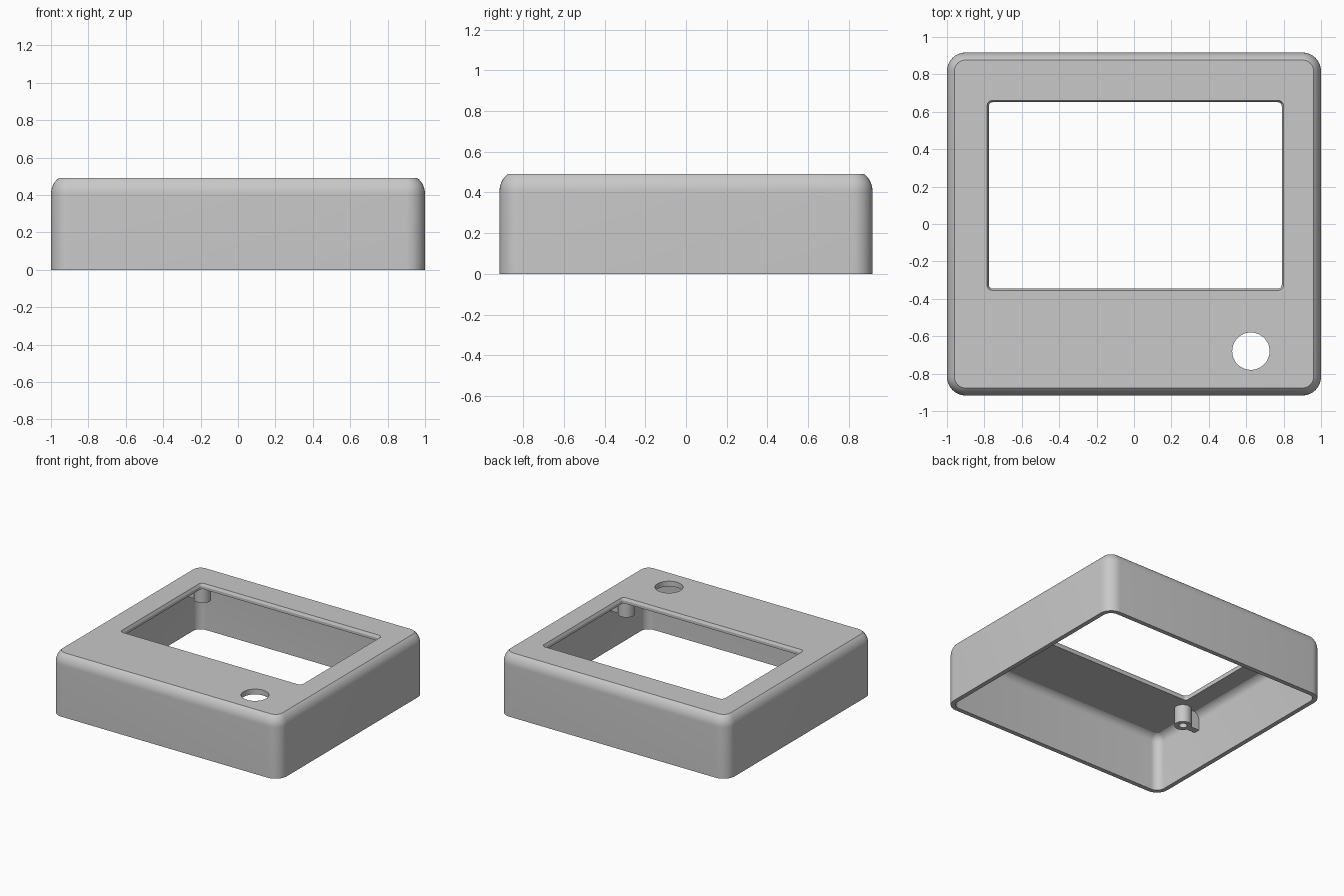
import bpy, bmesh, math

cube = bpy.data.objects.get("Cube")
if cube:
    bpy.data.objects.remove(cube, do_unlink=True)

grey = bpy.data.materials.new("light_grey")
grey.use_nodes = True
grey.diffuse_color = (0.58, 0.58, 0.58, 1)
grey.node_tree.nodes["Principled BSDF"].inputs["Base Color"].default_value = grey.diffuse_color

HX, HY, HEIGHT = 1.0, 0.917, 0.49
WALL, TOP, RADIUS = 0.035, 0.042, 0.1


def ring(hx, hy, r, z, cx=0, cy=0, seg=8):
    """Rounded rectangle; a circle when hx = hy = r."""
    pts = []
    for q, (sx, sy) in enumerate([(1, 1), (-1, 1), (-1, -1), (1, -1)]):
        for i in range(seg + 1):
            a = math.pi / 2 * (q + i / seg)
            pts.append((cx + sx * (hx - r) + r * math.cos(a),
                        cy + sy * (hy - r) + r * math.sin(a), z))
    return pts


def loft(name, rings, closed=False):
    """Skin consecutive rings, then either cap the ends or join them."""
    bm = bmesh.new()
    loops = [[bm.verts.new(p) for p in pts] for pts in rings]
    n = len(loops[0])
    pairs = list(zip(loops, loops[1:]))
    if closed:
        pairs.append((loops[-1], loops[0]))
    else:
        bm.faces.new(loops[0])
        bm.faces.new(loops[-1])
    for a, b in pairs:
        for i in range(n):
            j = (i + 1) % n
            bm.faces.new((a[i], a[j], b[j], b[i]))
    bmesh.ops.remove_doubles(bm, verts=bm.verts, dist=1e-5)
    bmesh.ops.recalc_face_normals(bm, faces=bm.faces)
    mesh = bpy.data.meshes.new(name)
    bm.to_mesh(mesh)
    bm.free()
    mesh.materials.append(grey)
    obj = bpy.data.objects.new(name, mesh)
    bpy.context.collection.objects.link(obj)
    return obj


def select(obj):
    bpy.ops.object.select_all(action="DESELECT")
    obj.select_set(True)
    bpy.context.view_layer.objects.active = obj


def smooth(obj):
    select(obj)
    bpy.ops.object.shade_smooth_by_angle(angle=math.radians(25))


def cut(obj, cutter):
    cutter.hide_render = True
    select(obj)
    mod = obj.modifiers.new("cut", "BOOLEAN")
    mod.operation, mod.solver, mod.object = "DIFFERENCE", "EXACT", cutter
    bpy.ops.object.modifier_apply(modifier=mod.name)
    bpy.data.objects.remove(cutter, do_unlink=True)


def dome_rings(hx, hy, r, top, inset, rise, steps=8):
    """Rings of a wall top that curves inward and stops at a flat face."""
    end = math.acos(1 - inset / r)
    rings = []
    for i in range(steps + 1):
        a = end * i / steps
        d = r * (1 - math.cos(a))
        z = top - rise + rise * math.sin(a) / math.sin(end)
        rings.append(ring(hx - d, hy - d, r - d, z))
    return rings


# Open-bottomed housing with rounded upper edge
outer = [ring(HX, HY, RADIUS, 0)] + dome_rings(HX, HY, RADIUS, HEIGHT, 0.04, 0.085)
ix, iy, ir = HX - WALL, HY - WALL, RADIUS - WALL
inner = [ring(ix, iy, ir, 0)] + dome_rings(ix, iy, ir, HEIGHT - TOP, 0.04, 0.06)
housing = loft("housing", outer + inner[::-1], closed=False)

# Skin rings run continuously from outer top around the rim to inner ceiling
bpy.data.objects.remove(housing, do_unlink=True)
housing = loft("housing", outer[::-1] + inner)

# Screen window, slightly wider at its upper lip
wx, wy, wcx, wcy = 0.793, 0.508, 0.007, 0.153
lip = 0.01
cut(housing, loft("window_cutter", [
    ring(wx - lip, wy - lip, 0.02, HEIGHT - 0.1, wcx, wcy),
    ring(wx - lip, wy - lip, 0.02, HEIGHT - 0.02, wcx, wcy),
    ring(wx, wy, 0.03, HEIGHT, wcx, wcy),
    ring(wx, wy, 0.03, HEIGHT + 0.1, wcx, wcy)]))

# Round button hole
cut(housing, loft("button_cutter", [
    ring(0.1, 0.1, 0.1, z, 0.625, -0.68, 12) for z in (HEIGHT - 0.1, HEIGHT + 0.1)]))
smooth(housing)

# Hollow screw posts under the top, each tied to the side wall by a web
TIP, ROOT = 0.31, HEIGHT - TOP / 2
for side, sx in (("left", 1), ("right", -1)):
    for end, y in (("back", 0.75), ("front", -0.45)):
        x = sx * 0.835
        post = loft(f"{end}_{side}_post", [
            ring(r, r, r, z, x, y) for r, z in
            ((0.062, ROOT), (0.062, TIP), (0.03, TIP), (0.03, ROOT))], closed=True)
        smooth(post)
        loft(f"{end}_{side}_web", [
            ring(0.045, 0.025, 0.005, z, sx * 0.93, y, 2) for z in (TIP, ROOT)])
